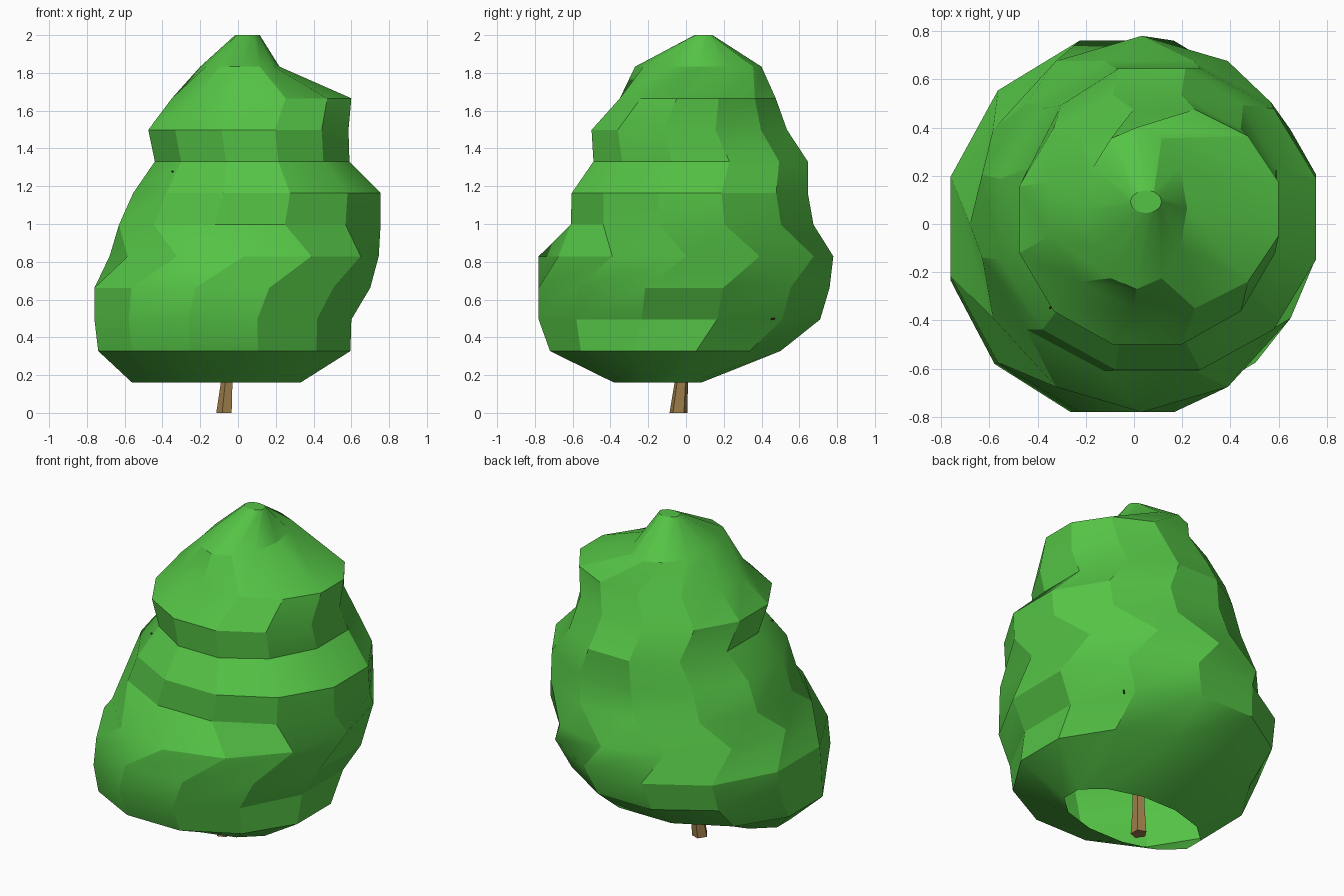
import bpy, bmesh, math
from mathutils import Vector

cube = bpy.data.objects.get("Cube")
if cube:
    bpy.data.objects.remove(cube)


def material(name, rgb):
    m = bpy.data.materials.new(name)
    m.use_nodes = True
    m.diffuse_color = (*rgb, 1)
    m.node_tree.nodes["Principled BSDF"].inputs["Base Color"].default_value = (*rgb, 1)
    return m


leaf = material("leaf green", (0.09, 0.55, 0.06))
bark = material("bark brown", (0.34, 0.21, 0.07))
twig = material("dark twig", (0.10, 0.02, 0.015))


def loft(name, rings, mat, angle, cap_start, cap_end):
    """Skin a list of equal-length point rings, each counter-clockwise."""
    bm = bmesh.new()
    loops = [[bm.verts.new(p) for p in ring] for ring in rings]
    n = len(loops[0])
    for a, b in zip(loops, loops[1:]):
        for i in range(n):
            j = (i + 1) % n
            bm.faces.new((a[i], a[j], b[j], b[i]))
    if cap_start:
        bm.faces.new(loops[0][::-1])
    if cap_end:
        bm.faces.new(loops[-1])
    mesh = bpy.data.meshes.new(name)
    bm.to_mesh(mesh)
    bm.free()
    mesh.materials.append(mat)
    obj = bpy.data.objects.new(name, mesh)
    bpy.context.collection.objects.link(obj)
    bpy.ops.object.select_all(action='DESELECT')
    obj.select_set(True)
    bpy.context.view_layer.objects.active = obj
    bpy.ops.object.shade_smooth_by_angle(angle=math.radians(angle))
    return obj


# Foliage: stacked slices given by their x and y extents, open underneath
SIDES = 12
slices = [  # x min, x max, y min, y max, turned half a side
    (-0.56, 0.33, -0.38, 0.08, 1),
    (-0.74, 0.595, -0.72, 0.50, 1),
    (-0.76, 0.60, -0.78, 0.71, 1),
    (-0.76, 0.70, -0.78, 0.76, 1),
    (-0.68, 0.745, -0.78, 0.78, 0),
    (-0.63, 0.755, -0.61, 0.675, 1),
    (-0.555, 0.755, -0.605, 0.645, 1),
    (-0.44, 0.59, -0.49, 0.645, 1),
    (-0.475, 0.585, -0.50, 0.535, 1),
    (-0.35, 0.60, -0.35, 0.475, 1),
    (-0.20, 0.22, -0.27, 0.40, 0),
    (-0.015, 0.115, 0.045, 0.14, 0),
]


def slice_ring(k, x0, x1, y0, y1, turned):
    z = 0.16 + k * 1.84 / (len(slices) - 1)
    step = math.tau / SIDES
    phase = -step / 2 if turned else 0
    grow = 1 / math.cos(phase)
    return [((x0 + x1) / 2 + math.cos(i * step + phase) * (x1 - x0) / 2 * grow,
             (y0 + y1) / 2 + math.sin(i * step + phase) * (y1 - y0) / 2 * grow, z)
            for i in range(SIDES)]


loft("foliage", [slice_ring(k, *s) for k, s in enumerate(slices)], leaf, 24, False, True)


# Trunk: leaning, tapered and fluted
def trunk_ring(x, y, z, r):
    return [(x + r * (1 if i % 2 else 0.8) * math.cos(i * math.tau / 10),
             y + r * 1.1 * (1 if i % 2 else 0.8) * math.sin(i * math.tau / 10), z)
            for i in range(10)]


loft("trunk", [trunk_ring(-0.07, -0.04, 0, 0.045), trunk_ring(-0.057, -0.025, 0.16, 0.034),
               trunk_ring(-0.03, 0, 0.6, 0.03), trunk_ring(0, 0.03, 1.1, 0.02),
               trunk_ring(0.04, 0.08, 1.7, 0.008)], bark, 20, True, True)


# Twigs: thin tapered branches whose tips just reach through the leaves
def branch(name, start, end):
    a, b = Vector(start), Vector(end)
    turn = (b - a).to_track_quat('Z', 'Y')
    circle = [Vector((math.cos(i * math.tau / 5), math.sin(i * math.tau / 5), 0))
              for i in range(5)]
    loft(name, [[p + turn @ c * r for c in circle] for p, r in ((a, 0.012), (b, 0.004))],
         twig, 60, True, True)


branch("front_twig", (-0.01, 0.02, 1.0), (-0.35, -0.35, 1.28))
branch("back_twig", (-0.04, 0, 0.42), (0.47, 0.47, 0.5))
